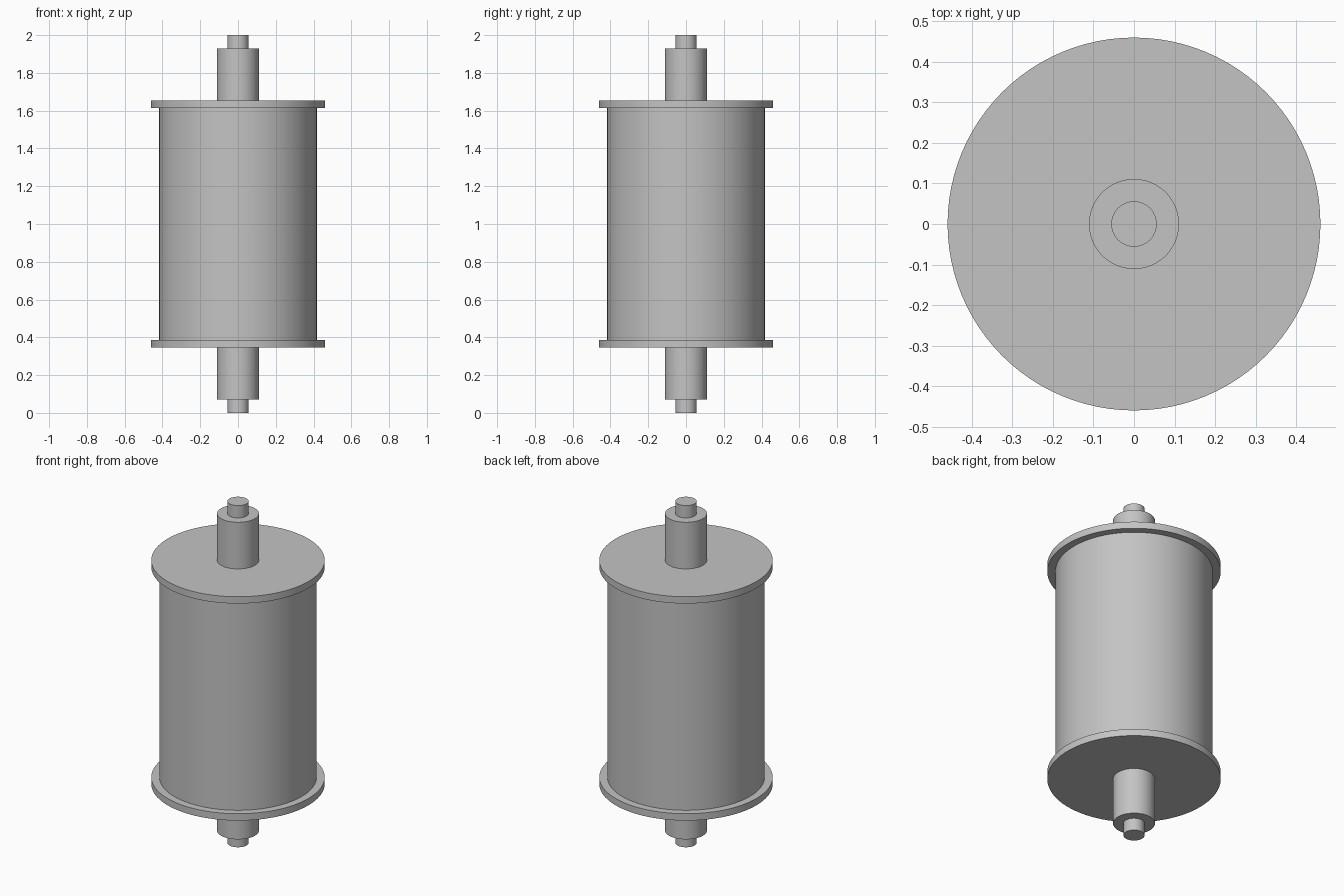
import bpy
import math

cube = bpy.data.objects.get("Cube")
if cube:
    bpy.data.objects.remove(cube, do_unlink=True)

grey = bpy.data.materials.new("plain_grey")
grey.use_nodes = True
colour = (0.55, 0.55, 0.55, 1)
grey.diffuse_color = colour
grey.node_tree.nodes["Principled BSDF"].inputs["Base Color"].default_value = colour

HEIGHT = 2.0


def cylinder(name, radius, bottom, top):
    """Upright smooth cylinder between two heights."""
    bpy.ops.mesh.primitive_cylinder_add(
        vertices=96, radius=radius, depth=top - bottom,
        location=(0, 0, (bottom + top) / 2))
    part = bpy.context.object
    part.name = name
    part.data.materials.append(grey)
    bpy.ops.object.shade_smooth_by_angle(angle=math.radians(30))
    return part


# Central drum between the two flanges
cylinder("drum", 0.417, 0.385, HEIGHT - 0.385)

# Stepped shaft ends and flanges, repeated at both ends
for name, radius, low, high in (
    ("flange", 0.46, 0.345, 0.385),
    ("hub", 0.111, 0.072, 0.345),
    ("pin", 0.056, 0.0, 0.072),
):
    cylinder("lower_" + name, radius, low, high)
    cylinder("upper_" + name, radius, HEIGHT - high, HEIGHT - low)
